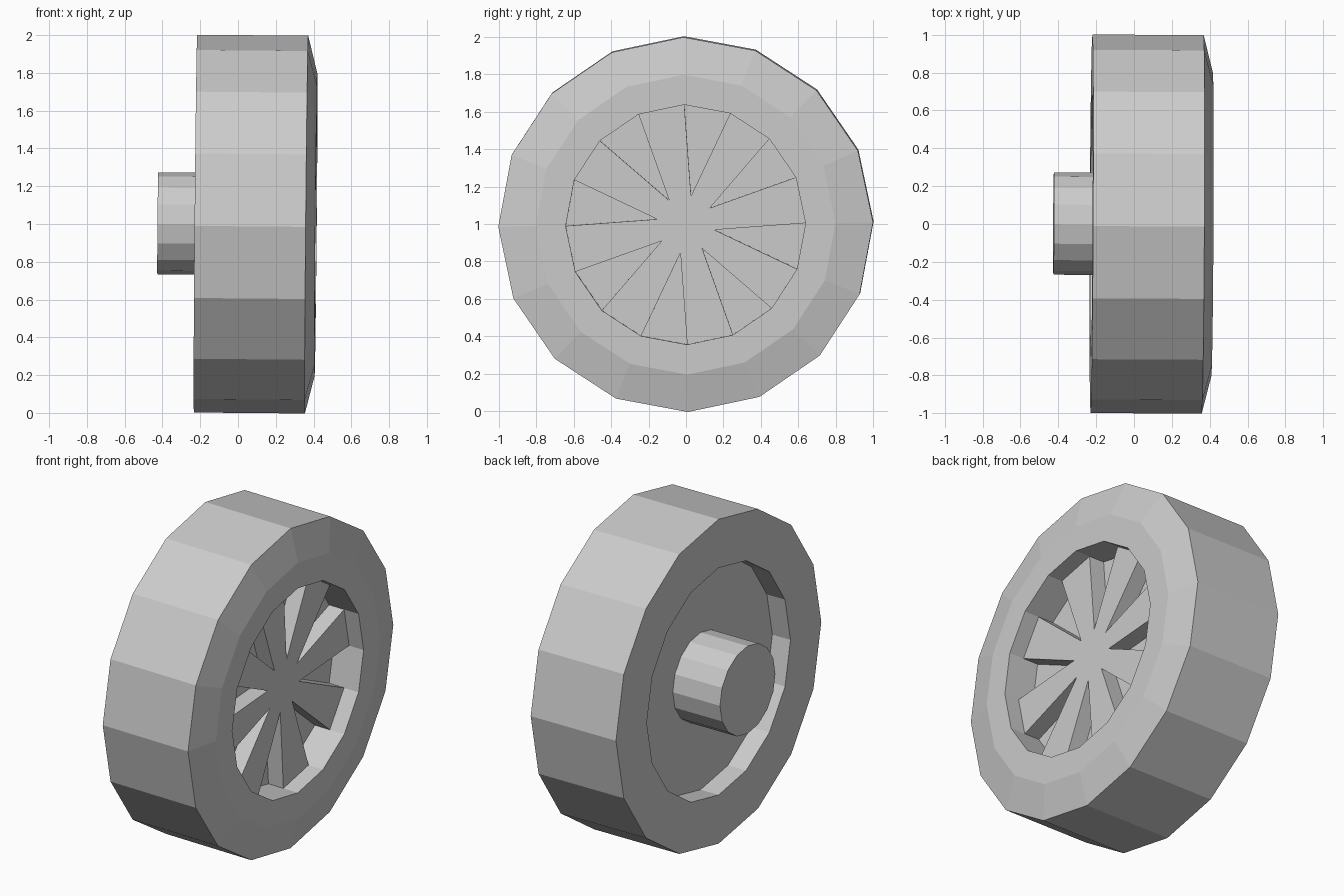
import bpy, bmesh, math

if "Cube" in bpy.data.objects:
    bpy.data.objects.remove(bpy.data.objects["Cube"])

SIDES = 16
STEP = 2 * math.pi / SIDES
TILT = (0.012, 0.009, -0.005)   # the whole wheel leans very slightly


def polar(x, r, a):
    return (x, r * math.cos(a), r * math.sin(a))


def finish(name, bm):
    bmesh.ops.recalc_face_normals(bm, faces=bm.faces)
    mesh = bpy.data.meshes.new(name)
    bm.to_mesh(mesh)
    bm.free()
    ob = bpy.data.objects.new(name, mesh)
    ob.location = (0, 0, 1)
    ob.rotation_euler = TILT
    bpy.context.collection.objects.link(ob)
    return ob


def loft(name, rings):
    """Bridge successive rings of points along x and cap both ends."""
    bm = bmesh.new()
    loops = [[bm.verts.new(p) for p in ring] for ring in rings]
    n = len(loops[0])
    for a, b in zip(loops, loops[1:]):
        for i in range(n):
            j = (i + 1) % n
            bm.faces.new((a[i], a[j], b[j], b[i]))
    bm.faces.new(loops[0])
    bm.faces.new(loops[-1])
    return finish(name, bm)


def lathe(name, profile):
    return loft(name, [[polar(x, r, i * STEP) for i in range(SIDES)]
                       for x, r in profile])


# Tyre with recessed back plate, bevelled front shoulder and recessed front floor
lathe("tyre", [(-0.10, 0.70), (-0.225, 0.70), (-0.225, 1.0), (0.363, 1.0),
               (0.413, 0.80), (0.413, 0.64), (0.21, 0.64)])

# Axle stub on the back
lathe("axle_hub", [(-0.10, 0.27), (-0.425, 0.27)])

# Eight wedge spokes: every second rim edge is cut by a V-shaped slot
def spoke_ring(x):
    pts = []
    for k in range(SIDES // 2):
        a = (2 * k + 1) * STEP
        pts += [polar(x, 0.64, a), polar(x, 0.155, a + STEP / 2),
                polar(x, 0.64, a + STEP)]
    return pts


loft("spokes", [spoke_ring(0.21), spoke_ring(0.313)])
